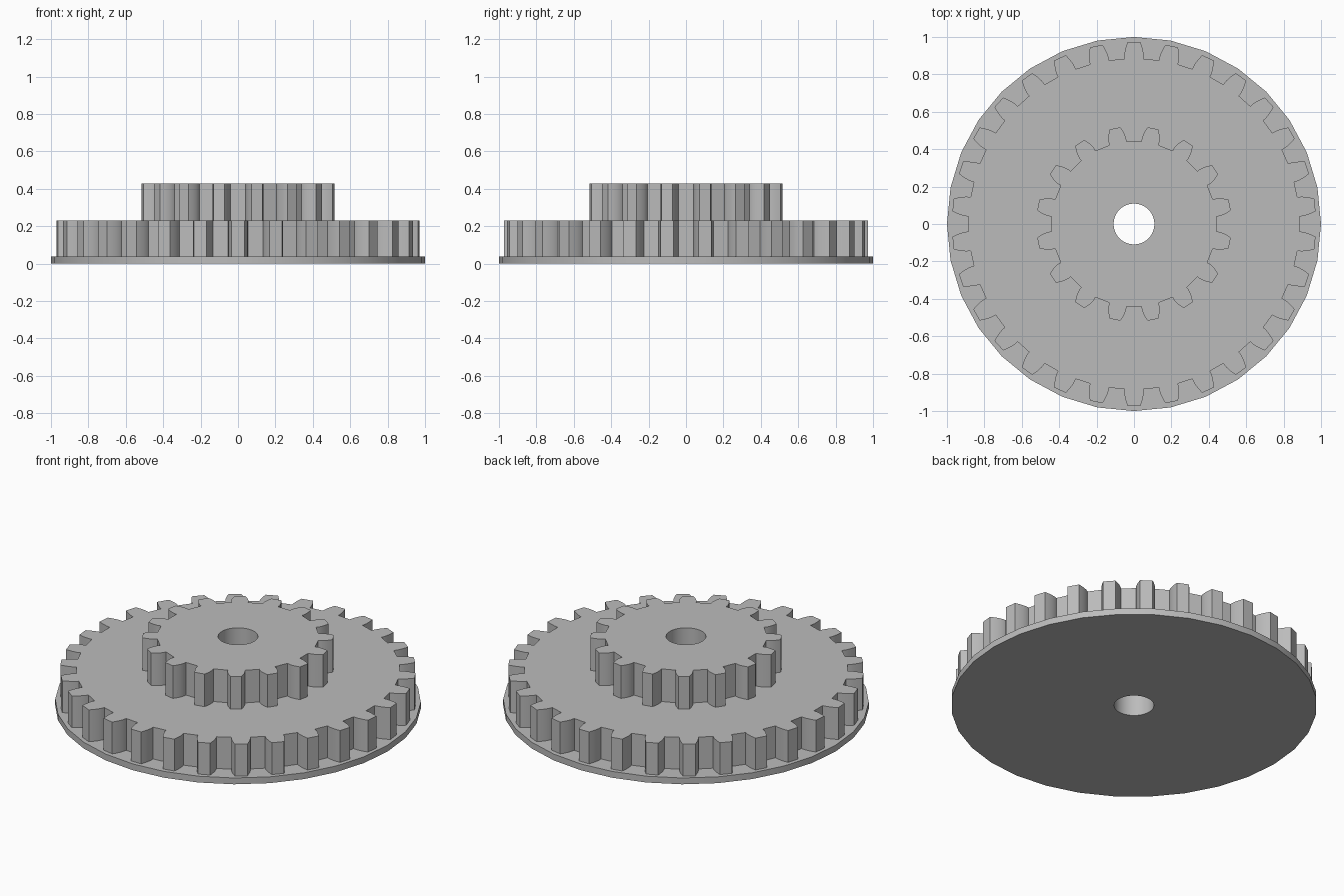
import bpy, bmesh
from math import sin, cos, acos, sqrt, pi, radians

cube = bpy.data.objects.get("Cube")
if cube:
    bpy.data.objects.remove(cube, do_unlink=True)

grey = bpy.data.materials.new("plain grey")
grey.use_nodes = True
colour = (0.5, 0.5, 0.5, 1)
grey.diffuse_color = colour
grey.node_tree.nodes["Principled BSDF"].inputs["Base Color"].default_value = colour

BORE = 0.109


def circle(radius, sides):
    return [(radius * cos(2 * pi * i / sides), radius * sin(2 * pi * i / sides))
            for i in range(sides)]


def gear_outline(teeth, root, tip, base, base_half_angle, steps=5):
    """Involute teeth, straight gaps, a gap centred on the +x axis."""
    def half_angle(r):
        if r <= base:
            return base_half_angle
        return base_half_angle - (sqrt((r / base) ** 2 - 1) - acos(base / r))

    radii = [root] + [base + (tip - base) * i / steps for i in range(steps + 1)]
    flank = [(r, -half_angle(r)) for r in radii]
    tooth = flank + [(r, -a) for r, a in reversed(flank)]
    points = []
    for k in range(teeth):
        centre = 2 * pi * (k + 0.5) / teeth
        points += [(r * cos(centre + a), r * sin(centre + a)) for r, a in tooth]
    return points


def bored_prism(name, outline, bottom, top):
    """Extrude an outline with the shaft hole cut through it."""
    bm = bmesh.new()
    edges = []
    for loop in (outline, circle(BORE, 48)):
        verts = [bm.verts.new((x, y, bottom)) for x, y in loop]
        edges += [bm.edges.new((v, verts[i - 1])) for i, v in enumerate(verts)]
    bmesh.ops.triangle_fill(bm, edges=edges, use_beauty=True, normal=(0, 0, 1))
    result = bmesh.ops.extrude_face_region(bm, geom=bm.faces[:], use_keep_orig=True)
    raised = [g for g in result["geom"] if isinstance(g, bmesh.types.BMVert)]
    bmesh.ops.translate(bm, verts=raised, vec=(0, 0, top - bottom))
    bmesh.ops.recalc_face_normals(bm, faces=bm.faces[:])
    mesh = bpy.data.meshes.new(name)
    bm.to_mesh(mesh)
    bm.free()
    mesh.materials.append(grey)
    obj = bpy.data.objects.new(name, mesh)
    bpy.context.collection.objects.link(obj)
    bpy.ops.object.select_all(action="DESELECT")
    obj.select_set(True)
    bpy.context.view_layer.objects.active = obj
    bpy.ops.object.shade_smooth_by_angle(angle=radians(20))


# Thin flange, large lower gear and small upper gear on one shaft hole
bored_prism("base_flange", circle(1, 32), 0, 0.038)
bored_prism("large_gear", gear_outline(30, 0.885, 0.973, 0.895, radians(3.35)), 0.038, 0.23)
bored_prism("small_gear", gear_outline(16, 0.442, 0.522, 0.456, radians(6)), 0.23, 0.427)
